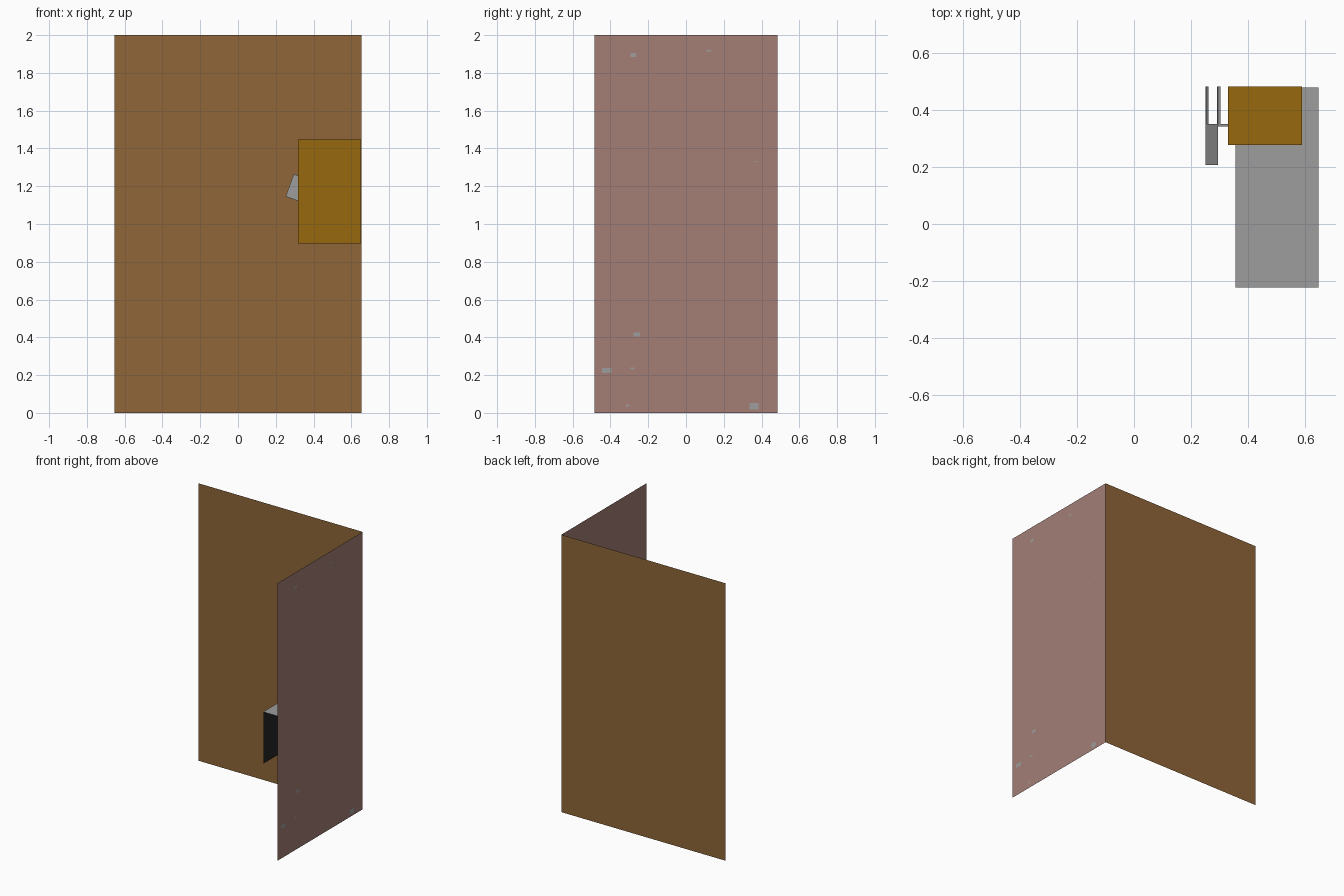
import bpy, bmesh, math
from mathutils import Vector

if "Cube" in bpy.data.objects:
    bpy.data.objects.remove(bpy.data.objects["Cube"])


def srgb(r, g, b):
    f = lambda c: c / 12.92 if c <= 0.04045 else ((c + 0.055) / 1.055) ** 2.4
    return (f(r / 255), f(g / 255), f(b / 255), 1)


def material(name, rgb):
    m = bpy.data.materials.new(name)
    m.diffuse_color = srgb(*rgb)
    m.use_nodes = True
    m.node_tree.nodes["Principled BSDF"].inputs["Base Color"].default_value = m.diffuse_color
    return m


BROWN = material("brown wall", (144, 102, 56))
PINK = material("dusty pink wall", (163, 127, 118))
GOLD = material("dark gold", (150, 105, 13))
GRAY = material("gray", (158, 158, 158))
BLACK = material("black", (38, 38, 38))


def sheets(name, mat, quads):
    """Thin sheets, each given as corner + two edge vectors."""
    bm = bmesh.new()
    for corner, u, v in quads:
        c, u, v = Vector(corner), Vector(u), Vector(v)
        bm.faces.new([bm.verts.new(p) for p in (c, c + u, c + u + v, c + v)])
    me = bpy.data.meshes.new(name)
    bm.to_mesh(me)
    bm.free()
    me.materials.append(mat)
    ob = bpy.data.objects.new(name, me)
    bpy.context.collection.objects.link(ob)
    return ob


X, Y = 0.655, 0.485

# walls
sheets("back_wall", BROWN, [((-X, Y, 0), (2 * X, 0, 0), (0, 0, 2))])
sheets("side_wall", PINK, [((X, -Y, 0), (0, 2 * Y, 0), (0, 0, 2))])

# small chips on the outside of the side wall: y, z, width, height
chips = [(-.28, 1.895, .03, .02), (.12, 1.917, .025, .01), (-.26, .415, .035, .02),
         (-.42, .225, .05, .025), (-.285, .235, .018, .012), (.36, .035, .045, .035),
         (-.31, .04, .015, .01), (.375, 1.33, .012, .006)]
sheets("wall_chips", GRAY, [((X + .001, y - w / 2, z - h / 2), (0, w, 0), (0, 0, h))
                            for y, z, w, h in chips])

# open-fronted shelf: gray top on black side panels
sheets("shelf_top", GRAY, [((.357, -.223, .893), (.292, 0, 0), (0, .703, 0))])
sheets("shelf_sides", BLACK, [((x, -.223, .52), (0, .703, 0), (0, 0, .372)) for x in (.358, .648)])

# gold cabinet with a wider front panel
sheets("cabinet_front", GOLD, [((.317, .278, .896), (.334, 0, 0), (0, 0, .552))])
sheets("cabinet_top", GOLD, [((.33, .278, 1.448), (.26, 0, 0), (0, .205, 0))])
sheets("cabinet_sides", GOLD, [((x, .279, .896), (0, .204, 0), (0, 0, .552)) for x in (.33, .59)])

# tilted bracket: back plate, side flange and two rails to the wall
a = math.radians(20)
up = Vector((math.sin(a), 0, math.cos(a))) * .126
across = Vector((math.cos(a), 0, -math.sin(a)))
base = Vector((.252, 0, 1.146))
at = lambda p, y: (p.x, y, p.z)
sheets("bracket_plate", GRAY, [(at(base, y), across * .085, up) for y in (.342, .352)]
       + [(at(base + up, .342), across * .085, (0, .01, 0))])
sheets("bracket_flange", GRAY, [(at(base, .208), (0, .144, 0), up)])
rail = across * .01
sheets("bracket_rails", GRAY, [(at(base + s, .35), rail, (0, .134, 0)) for s in (up * 0, up)]
       + [(at(base + s, .35), up.normalized() * t, (0, .134, 0)) for s, t in ((up * 0, .012), (up, -.012))])
